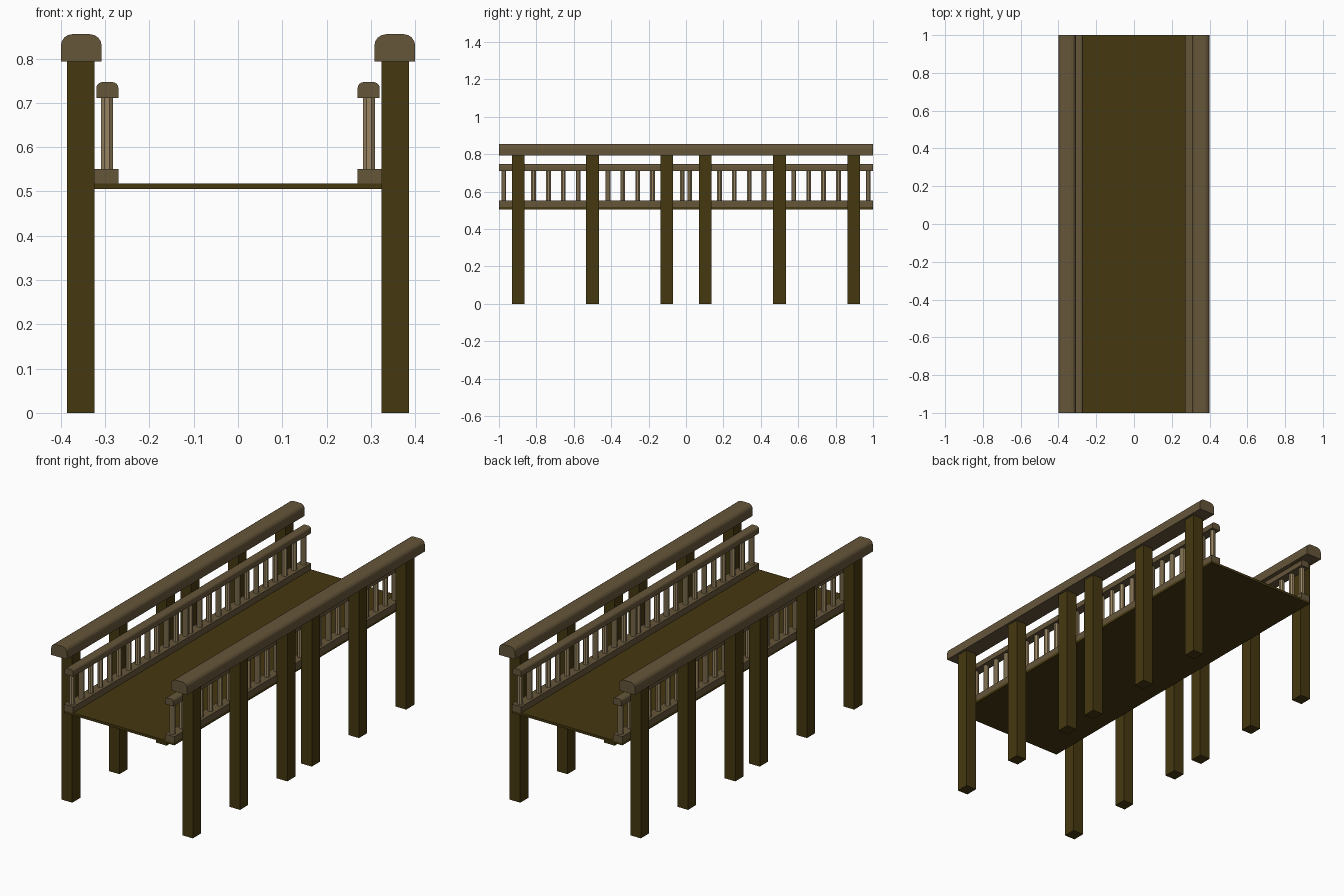
import bpy, bmesh, math

if "Cube" in bpy.data.objects:
    bpy.data.objects.remove(bpy.data.objects["Cube"])

def material(name, rgb):
    m = bpy.data.materials.new(name)
    m.diffuse_color = (*rgb, 1)
    m.use_nodes = True
    m.node_tree.nodes["Principled BSDF"].inputs["Base Color"].default_value = m.diffuse_color
    return m

DARK = material("dark_wood", (0.060, 0.040, 0.005))
RAIL = material("rail_wood", (0.130, 0.092, 0.042))
PALE = material("pale_wood", (0.320, 0.235, 0.120))

def finish(bm, name, mat):
    bmesh.ops.recalc_face_normals(bm, faces=bm.faces)
    me = bpy.data.meshes.new(name)
    bm.to_mesh(me)
    bm.free()
    me.materials.append(mat)
    ob = bpy.data.objects.new(name, me)
    bpy.context.collection.objects.link(ob)
    return ob

def beam(name, profile, mat):
    """Extrude an x-z profile along the whole length of the bridge."""
    bm = bmesh.new()
    face = bm.faces.new([bm.verts.new((x, -1, z)) for x, z in profile])
    ext = bmesh.ops.extrude_face_region(bm, geom=[face])["geom"]
    bmesh.ops.translate(bm, vec=(0, 2, 0),
                        verts=[v for v in ext if isinstance(v, bmesh.types.BMVert)])
    return finish(bm, name, mat)

def rect(x0, x1, z0, z1):
    return [(x0, z0), (x1, z0), (x1, z1), (x0, z1)]

def rounded_top(x0, x1, z0, z1, r, steps=4):
    pts = [(x0, z0), (x1, z0)]
    for cx, start in ((x1 - r, 0), (x0 + r, 90)):
        for i in range(steps + 1):
            a = math.radians(start + 90 * i / steps)
            pts.append((cx + r * math.cos(a), z1 - r + r * math.sin(a)))
    return pts

def upright(name, x, y, z0, z1, sides, rx, ry, mat):
    """Vertical prism with flat sides facing x and y."""
    bm = bmesh.new()
    k = 1 / math.cos(math.pi / sides)
    ring = [bm.verts.new((x + rx * k * math.cos(2 * math.pi * (i + .5) / sides),
                          y + ry * k * math.sin(2 * math.pi * (i + .5) / sides), z0))
            for i in range(sides)]
    ext = bmesh.ops.extrude_face_region(bm, geom=[bm.faces.new(ring)])["geom"]
    bmesh.ops.translate(bm, vec=(0, 0, z1 - z0),
                        verts=[v for v in ext if isinstance(v, bmesh.types.BMVert)])
    return finish(bm, name, mat)

# Walkway
beam("deck", rect(-0.325, 0.325, 0.505, 0.518), DARK)

for side, s in (("left", -1), ("right", 1)):
    def flip(profile):
        return [(s * x, z) for x, z in profile]

    # Rails running the full length
    beam(side + "_handrail", flip(rounded_top(0.308, 0.40, 0.793, 0.855, 0.026)), RAIL)
    beam(side + "_inner_top_rail", flip(rounded_top(0.27, 0.32, 0.711, 0.747, 0.014)), RAIL)
    beam(side + "_inner_bottom_rail", flip(rect(0.27, 0.325, 0.516, 0.551)), RAIL)

    # Posts and balusters, mirrored about the middle
    for end, e in (("front", -1), ("back", 1)):
        for i, y in enumerate((0.103, 0.50, 0.897)):
            upright(f"{side}_{end}_post_{i}", s * 0.355, e * y, 0, 0.795, 4, 0.031, 0.034, DARK)
        for i in range(13):
            upright(f"{side}_{end}_baluster_{i}", s * 0.296, e * (0.02 + 0.0795 * i),
                    0.55, 0.713, 8, 0.0135, 0.0125, PALE)
